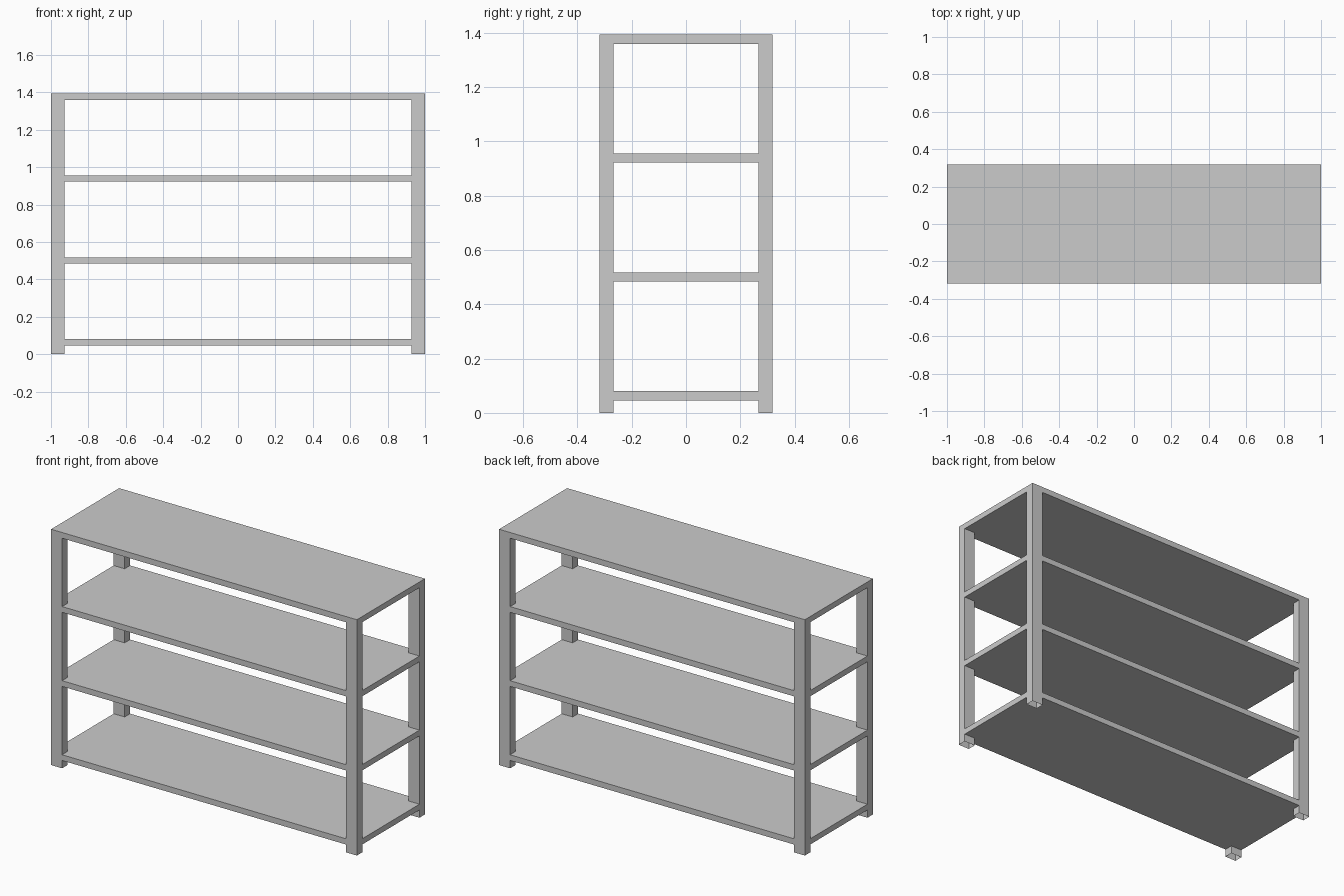
import bpy, bmesh

if "Cube" in bpy.data.objects:
    bpy.data.objects.remove(bpy.data.objects["Cube"])

X, Y = 1.0, 0.318            # outer half sizes
PX, PY = 0.928, 0.267        # inner faces of the posts
T = 0.034                    # shelf thickness
SHELF_Z = [0.046, 0.484, 0.922]
TOP_Z = 1.36


def prism(name, outline, z0, z1, caps=True):
    """Extrude a counter-clockwise outline from z0 to z1."""
    bm = bmesh.new()
    low = [bm.verts.new((x, y, z0)) for x, y in outline]
    high = [bm.verts.new((x, y, z1)) for x, y in outline]
    n = len(outline)
    for i in range(n):
        j = (i + 1) % n
        bm.faces.new((low[i], low[j], high[j], high[i]))
    if caps:
        bm.faces.new(low[::-1])
        bm.faces.new(high)
    mesh = bpy.data.meshes.new(name)
    bm.to_mesh(mesh)
    bm.free()
    obj = bpy.data.objects.new(name, mesh)
    bpy.context.collection.objects.link(obj)
    return obj


def rect(x0, x1, y0, y1):
    return [(x0, y0), (x1, y0), (x1, y1), (x0, y1)]


# Corner posts: hollow, open at the foot, closed above by the top board
for side, x0, x1 in (("left", -X, -PX), ("right", PX, X)):
    for end, y0, y1 in (("front", -Y, -PY), ("back", PY, Y)):
        prism(f"{end}_{side}_post", rect(x0, x1, y0, y1), 0, TOP_Z, caps=False)

# Shelves: flush with the posts and notched around them
notched = [(-PX, -Y), (PX, -Y), (PX, -PY), (X, -PY), (X, PY), (PX, PY),
           (PX, Y), (-PX, Y), (-PX, PY), (-X, PY), (-X, -PY), (-PX, -PY)]
for name, z in zip(("bottom_shelf", "lower_middle_shelf", "upper_middle_shelf"), SHELF_Z):
    prism(name, notched, z, z + T)

# Top board covering the whole footprint
prism("top_board", rect(-X, X, -Y, Y), TOP_Z, TOP_Z + T)
